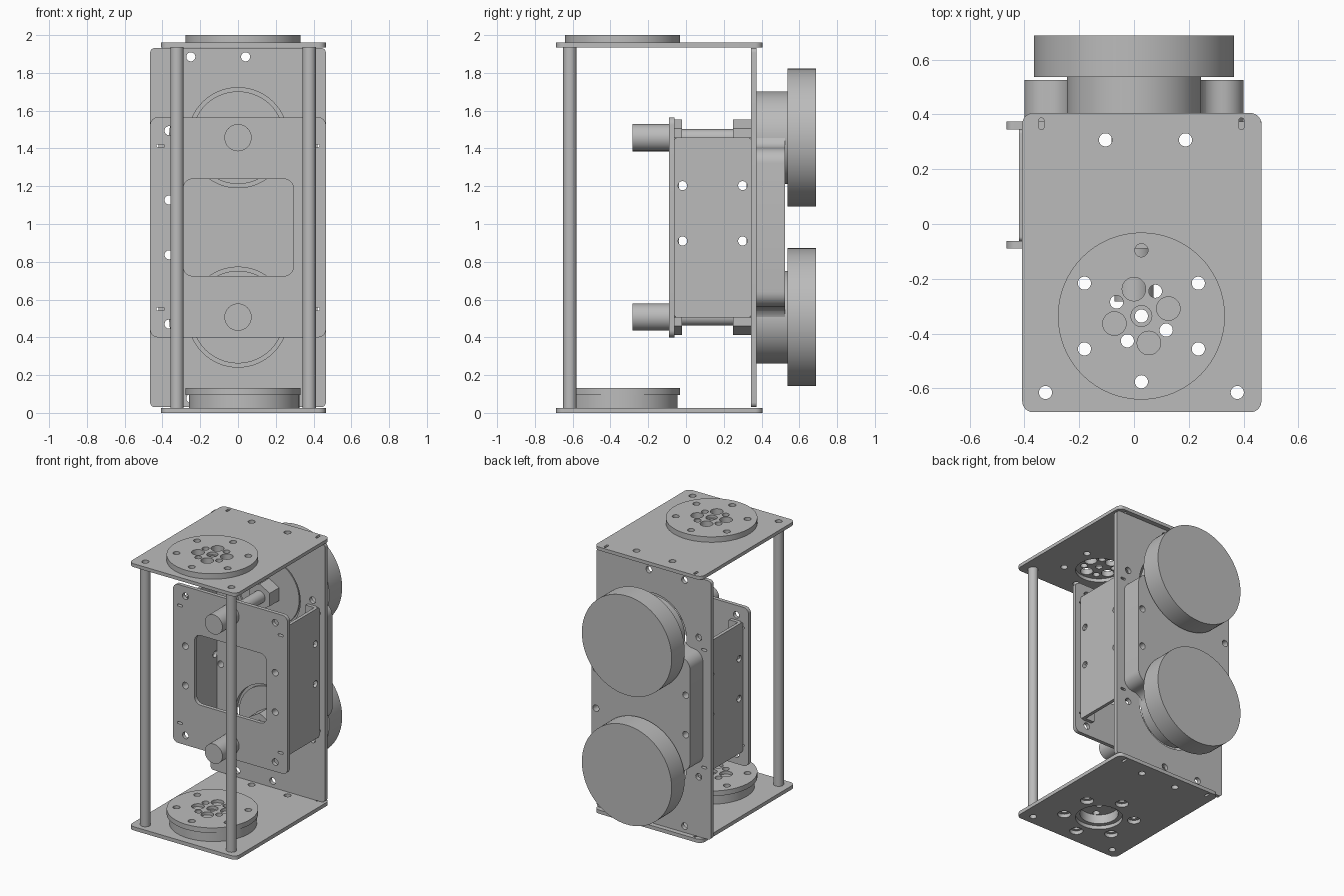
import bpy, bmesh, math
from mathutils import Matrix

cube = bpy.data.objects.get("Cube")
if cube:
    bpy.data.objects.remove(cube, do_unlink=True)

grey = bpy.data.materials.new("plain grey")
grey.use_nodes = True
colour = (0.5, 0.5, 0.5, 1)
grey.diffuse_color = colour
grey.node_tree.nodes["Principled BSDF"].inputs["Base Color"].default_value = colour

# Local (u, v, thickness) to world, by the axis the part is extruded along
AXES = {
    "z": Matrix.Identity(4),
    "y": Matrix(((1, 0, 0, 0), (0, 0, 1, 0), (0, 1, 0, 0), (0, 0, 0, 1))),
    "x": Matrix(((0, 0, 1, 0), (1, 0, 0, 0), (0, 1, 0, 0), (0, 0, 0, 1))),
}
HOLE = 0.024


def arc(u, v, r, start, end, n=8):
    angles = [math.radians(start + (end - start) * i / n) for i in range(n + 1)]
    return [(u + r * math.cos(a), v + r * math.sin(a)) for a in angles]


def circle(u, v, r, n=32, turn=0):
    return arc(u, v, r, turn, turn + 360, n)[:-1]


def rect(u0, u1, v0, v1, r=0.04):
    return (arc(u1 - r, v1 - r, r, 0, 90) + arc(u0 + r, v1 - r, r, 90, 180)
            + arc(u0 + r, v0 + r, r, 180, 270) + arc(u1 - r, v0 + r, r, 270, 360))


def slot(u, v, w, h):
    return rect(u - w / 2, u + w / 2, v - h / 2, v + h / 2, min(w, h) * 0.45)


def prism(name, axis, lo, hi, outline, holes=()):
    """Extrude a filled outline with holes from lo to hi along an axis."""
    curve = bpy.data.curves.new(name, "CURVE")
    curve.dimensions = "2D"
    curve.fill_mode = "BOTH"
    curve.extrude = (hi - lo) / 2
    for loop in [outline, *holes]:
        spline = curve.splines.new("POLY")
        spline.points.add(len(loop) - 1)
        for point, (u, v) in zip(spline.points, loop):
            point.co = (u, v, 0, 1)
        spline.use_cyclic_u = True
    temp = bpy.data.objects.new(name + " outline", curve)
    bpy.context.collection.objects.link(temp)
    deps = bpy.context.evaluated_depsgraph_get()
    mesh = bpy.data.meshes.new_from_object(temp.evaluated_get(deps))
    bpy.data.objects.remove(temp, do_unlink=True)
    bpy.data.curves.remove(curve)
    bm = bmesh.new()
    bm.from_mesh(mesh)
    bmesh.ops.remove_doubles(bm, verts=bm.verts, dist=0.0001)
    bm.transform(AXES[axis] @ Matrix.Translation((0, 0, (lo + hi) / 2)))
    bmesh.ops.recalc_face_normals(bm, faces=bm.faces)
    bm.to_mesh(mesh)
    bm.free()
    mesh.name = name
    mesh.materials.clear()
    mesh.materials.append(grey)
    mesh.shade_smooth()
    mesh.set_sharp_from_angle(angle=math.radians(32))
    obj = bpy.data.objects.new(name, mesh)
    bpy.context.collection.objects.link(obj)
    return obj


def cut(obj, cutter):
    cutter.hide_render = True
    cutter.hide_viewport = True
    cutter.display_type = "WIRE"
    mod = obj.modifiers.new("cut", "BOOLEAN")
    mod.operation = "DIFFERENCE"
    mod.solver = "EXACT"
    mod.object = cutter


# Shared positions
CX, CY = 0.027, -0.336
RODS = [(-0.323, -0.615), (0.377, -0.615)]
WHEELS = {"upper": 1.457, "lower": 0.507}
SIDES = {"left": 1, "right": -1}
MID = 0.982


def ring_holes(radius, r, count, turn):
    return [circle(*p, r) for p in circle(CX, CY, radius, count, turn)]


# Top and bottom plates
plate = rect(-0.408, 0.465, -0.687, 0.405)
plate_holes = [circle(u, v, HOLE) for u, v in RODS + [(-0.104, 0.307), (0.188, 0.307)]]
plate_holes += [slot(u, 0.366, 0.018, 0.042) for u in (-0.338, 0.392)]
plate_holes.append(circle(CX, CY, 0.16))
prism("bottom_plate", "z", 0, 0.027, plate, plate_holes + ring_holes(0.24, 0.045, 6, 30))
prism("top_plate", "z", 1.935, 1.96, plate, plate_holes + ring_holes(0.24, HOLE, 6, 30))

# Hollow corner rods
for side, (u, v) in zip(("right", "left"), RODS):
    prism(side + "_rod", "z", 0.027, 1.935, circle(u, v, 0.035), [circle(u, v, HOLE)])

# Round mounting discs with bolt patterns
bolts = ring_holes(0.24, HOLE, 6, 30)
small = ring_holes(0.104, HOLE, 4, 60.5)
large = ring_holes(0.102, 0.043, 4, 15.5)
disc = circle(CX, CY, 0.305, 64)
centre = [circle(CX, CY, HOLE)]
counterbore = [circle(CX, CY, 0.038)]
prism("top_disc_base", "z", 1.96, 1.98, disc, bolts + small + large + centre)
prism("top_disc_face", "z", 1.98, 2.0, disc, bolts + small + large + counterbore)
prism("bottom_disc_bearing", "z", 0.027, 0.095, circle(CX + 0.006, CY, 0.292, 64),
      bolts + [circle(CX, CY, 0.13)])
prism("bottom_disc_base", "z", 0.095, 0.11, disc, bolts + small + centre)
prism("bottom_disc_face", "z", 0.11, 0.132, disc, bolts + small + large + counterbore)

# Upright back plate and front cover plate share their bolt holes
shared = []
for s in SIDES.values():
    shared += [circle(s * 0.365, MID + t * dz, HOLE) for t in (-1, 1) for dz in (0.145, 0.512)]
    shared += [slot(s * 0.41, MID + t * 0.432, 0.042, 0.016) for t in (-1, 1)]
back_holes = [circle(u, v, HOLE) for u in (-0.25, 0.04) for v in (0.077, 1.885)]
back_holes += [circle(0, z, 0.265, 64) for z in WHEELS.values()]
prism("back_plate", "y", 0.345, 0.374, rect(-0.465, 0.465, 0.03, 1.932, 0.025),
      shared + back_holes)
prism("front_cover", "y", -0.09, -0.062, rect(-0.465, 0.465, 0.4, 1.565),
      shared + [rect(-0.29, 0.294, 0.725, 1.238, 0.05)])

# Side channels of the box, flanges turned inward
for side, s in SIDES.items():
    panel_holes = [circle(y, z, HOLE) for y in (-0.018, 0.3) for z in (0.91, 1.203)]
    prism(side + "_box_panel", "x", min(s * 0.396, s * 0.42), max(s * 0.396, s * 0.42),
          rect(-0.062, 0.345, 0.505, 1.457, 0.015), panel_holes)
    flange_holes = [circle(s * 0.365, MID + t * 0.145, HOLE) for t in (-1, 1)]
    u0, u1 = sorted((s * 0.32, s * 0.405))
    for end, y in (("front", -0.062), ("back", 0.32)):
        prism(f"{side}_{end}_flange", "y", y, y + 0.025,
              rect(u0, u1, 0.505, 1.457, 0.01), flange_holes)

# Rear spacer block with flared corners, notched for the wheel hubs
quarter = arc(0.32, MID + 0.34, 0.08, 0, 90) + arc(0.32, MID + 0.5, 0.08, 270, 180)
half = quarter + [(-u, v) for u, v in reversed(quarter)]
block = half + [(-u, 2 * MID - v) for u, v in half]
spacer = prism("rear_spacer", "y", 0.374, 0.525, block,
               [circle(s * 0.365, MID + t * 0.145, HOLE) for s in (-1, 1) for t in (-1, 1)])
for name, z in WHEELS.items():
    cut(spacer, prism(name + "_hub_cutter", "y", 0.3, 0.6, circle(0, z, 0.265, 64)))
cut(spacer, prism("recess_cutter", "y", 0.4, 0.6, circle(0, MID, 0.2, 64)))

# Wheels with hubs, shafts, hex nuts and front knobs
for name, z in WHEELS.items():
    for part, lo, hi, r, n in (
        ("wheel", 0.537, 0.688, 0.365, 96), ("hub", 0.36, 0.54, 0.245, 64),
        ("rear_nut", 0.25, 0.362, 0.095, 6), ("shaft", -0.03, 0.255, 0.045, 32),
        ("front_nut", -0.062, -0.022, 0.095, 6), ("knob", -0.283, -0.062, 0.072, 32),
    ):
        prism(f"{name}_{part}", "y", lo, hi, circle(0, z, r, n, 90))
